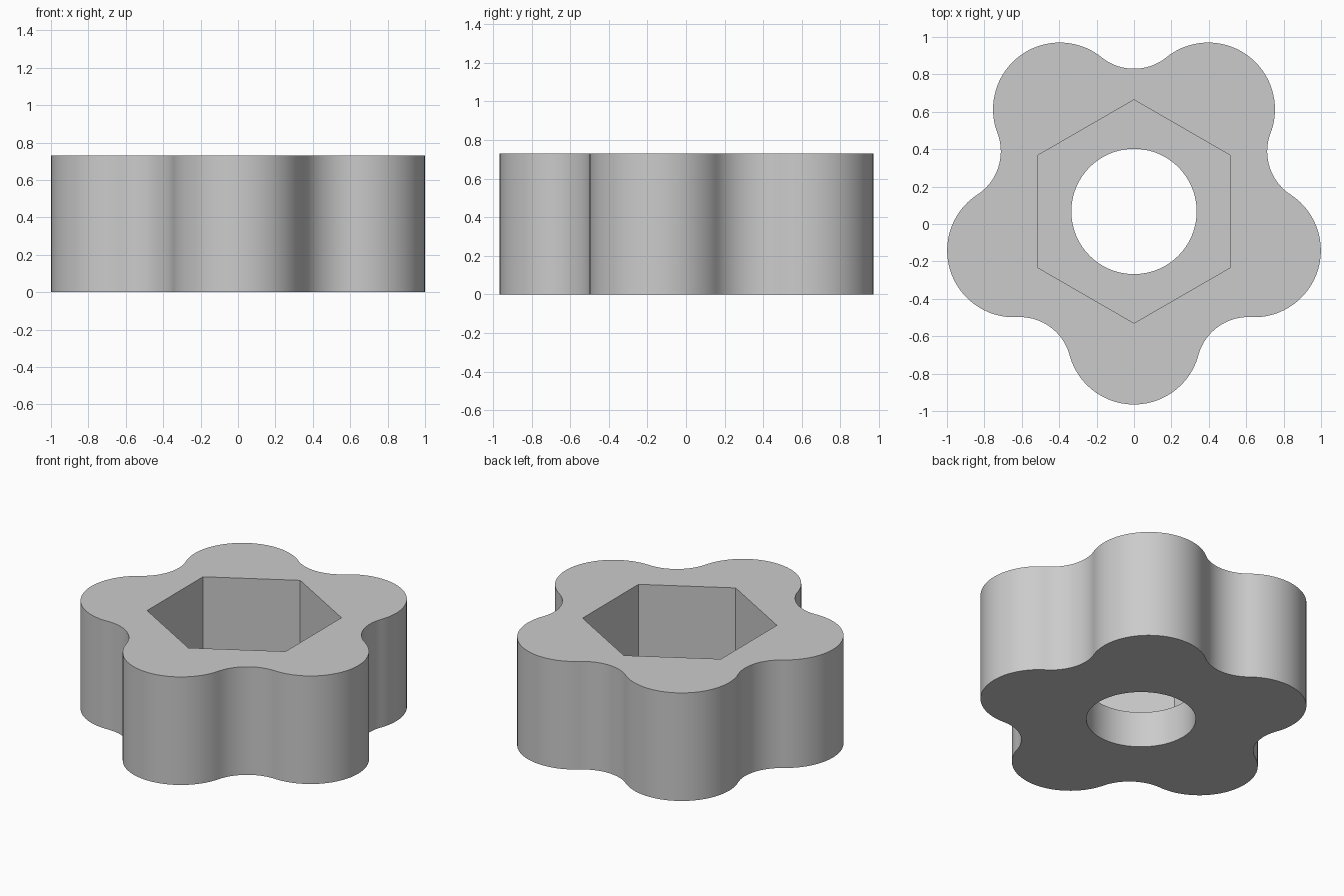
import bpy
import bmesh
from math import radians, atan2, hypot, sin, cos, pi
from mathutils import Vector

cube = bpy.data.objects.get("Cube")
if cube:
    bpy.data.objects.remove(cube, do_unlink=True)

HEIGHT = 0.73
LEDGE = 0.243
CENTRE = Vector((0, 0.067))
LOBES = 5
LOBE_DIST, LOBE_R = 0.675, 0.357
VALLEY_R = 0.276
VALLEY_DIST = 0.763 + VALLEY_R
HOLE_R, HEX_R = 0.335, 0.597


def polar(radius, angle):
    return Vector((cos(angle), sin(angle))) * radius


def arc(centre, radius, start, end, steps):
    return [centre + polar(radius, start + (end - start) * i / steps) for i in range(steps)]


def lobed_outline():
    # Convex lobes joined by tangent concave valleys
    half = pi / LOBES
    to_valley = polar(VALLEY_DIST, half) - Vector((LOBE_DIST, 0))
    sweep = atan2(to_valley.y, to_valley.x)
    points = []
    for k in range(LOBES):
        a = -pi / 2 + 2 * half * k
        b = a + half
        bend = sweep - half
        points += arc(CENTRE + polar(LOBE_DIST, a), LOBE_R, a - sweep, a + sweep, 40)
        points += arc(CENTRE + polar(VALLEY_DIST, b), VALLEY_R, b + pi + bend, b + pi - bend, 18)
    return points


def ring(bm, points, z):
    verts = [bm.verts.new((p.x, p.y, z)) for p in points]
    return verts, [bm.edges.new((v, verts[i - 1])) for i, v in enumerate(verts)]


def wall(bm, lower, upper):
    for i in range(len(lower)):
        bm.faces.new((lower[i - 1], lower[i], upper[i], upper[i - 1]))


def cap(bm, outer, inner):
    bmesh.ops.triangle_fill(bm, use_beauty=True, edges=outer + inner, normal=(0, 0, 1))


outline = lobed_outline()
hole = arc(CENTRE, HOLE_R, 0, 2 * pi, 96)
hexagon = arc(CENTRE, HEX_R, pi / 2, pi / 2 + 2 * pi, 6)

bm = bmesh.new()
base_v, base_e = ring(bm, outline, 0)
top_v, top_e = ring(bm, outline, HEIGHT)
hole_low_v, hole_low_e = ring(bm, hole, 0)
hole_top_v, hole_top_e = ring(bm, hole, LEDGE)
hex_low_v, hex_low_e = ring(bm, hexagon, LEDGE)
hex_top_v, hex_top_e = ring(bm, hexagon, HEIGHT)

# Underside, pocket floor and top
cap(bm, base_e, hole_low_e)
cap(bm, hex_low_e, hole_top_e)
cap(bm, top_e, hex_top_e)

# Outer grip, round bore and hexagonal pocket walls
wall(bm, base_v, top_v)
wall(bm, hole_low_v, hole_top_v)
wall(bm, hex_low_v, hex_top_v)
bmesh.ops.recalc_face_normals(bm, faces=bm.faces[:])

mesh = bpy.data.meshes.new("lobed_knob")
bm.to_mesh(mesh)
bm.free()
knob = bpy.data.objects.new("lobed_knob", mesh)
bpy.context.collection.objects.link(knob)

# Single grey material
grey = bpy.data.materials.new("light_grey")
grey.use_nodes = True
colour = (0.6, 0.6, 0.6, 1)
grey.diffuse_color = colour
grey.node_tree.nodes["Principled BSDF"].inputs["Base Color"].default_value = colour
mesh.materials.append(grey)

bpy.ops.object.select_all(action='DESELECT')
knob.select_set(True)
bpy.context.view_layer.objects.active = knob
bpy.ops.object.shade_smooth_by_angle(angle=radians(30))
